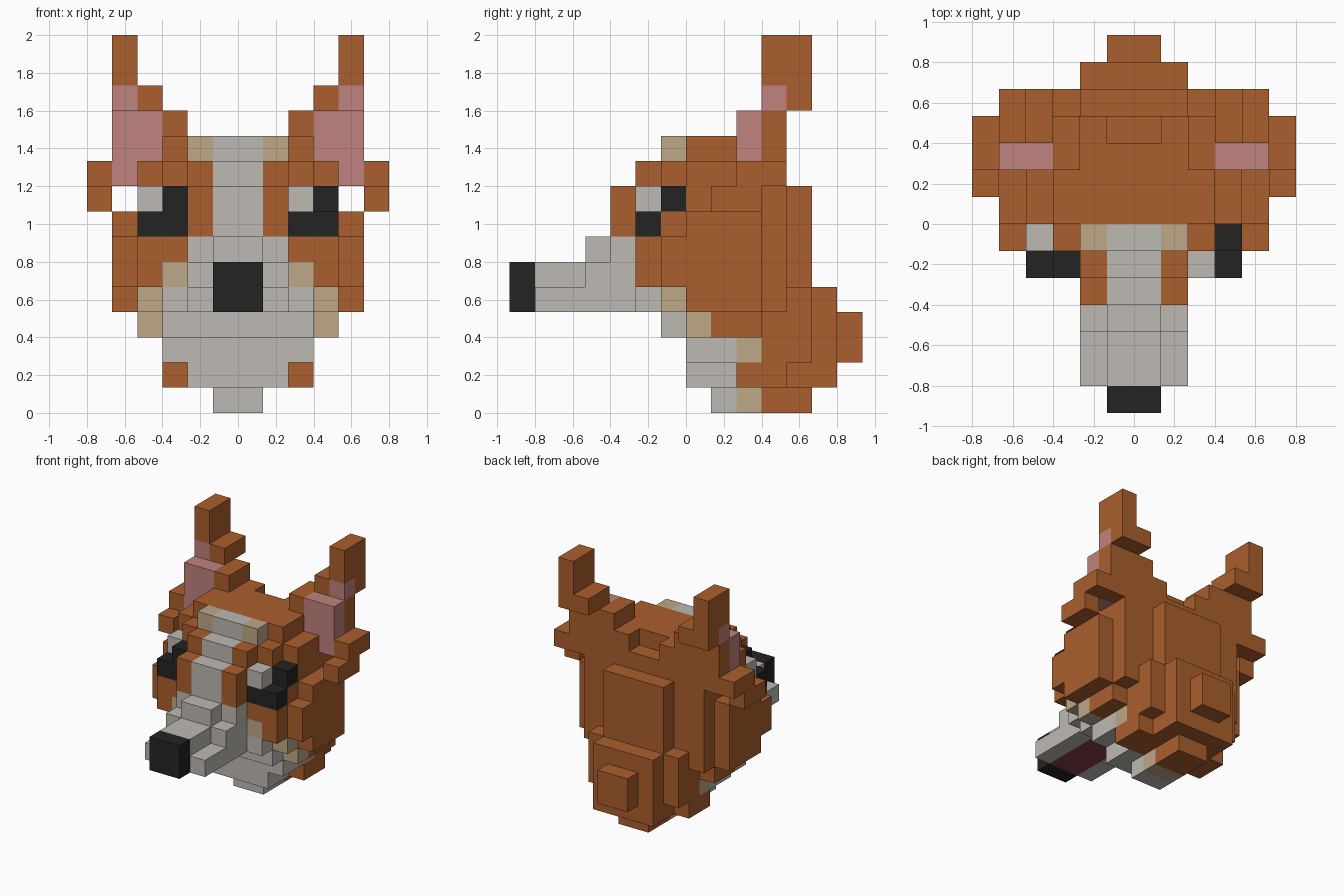
import bpy
import bmesh
from mathutils import Vector

old = bpy.data.objects.get("Cube")
if old:
    bpy.data.objects.remove(old, do_unlink=True)

UNIT = 2 / 15  # edge of one block
COLOURS = {
    "orange_fur": (.407, .114, .026),
    "pale_fur": (.515, .491, .456),
    "tan_fur": (.515, .392, .242),
    "black": (.017, .017, .017),
    "pink_skin": (.527, .223, .209),
    "dark_mouth": (.235, .048, .07),
}
SLOTS = list(COLOURS)
materials = []
for label, rgb in COLOURS.items():
    mat = bpy.data.materials.new(label)
    mat.use_nodes = True
    mat.diffuse_color = (*rgb, 1)
    mat.node_tree.nodes["Principled BSDF"].inputs["Base Color"].default_value = (*rgb, 1)
    materials.append(mat)

cells = {}  # block position -> (part, colour)


def block(part, colour, xs, ys, zs, sides="both"):
    """Fill a box of blocks; xs is measured outward from the middle."""
    for x in range(*xs):
        for y in range(*ys):
            for z in range(*zs):
                if sides != "right":
                    cells[x, y, z] = (part.replace("SIDE", "left"), colour)
                if sides != "left":
                    cells[-1 - x, y, z] = (part.replace("SIDE", "right"), colour)


def fur(part, *box):
    block(part, "orange_fur", *box)


def pale(part, *box):
    block(part, "pale_fur", *box)


def tan(part, *box):
    block(part, "tan_fur", *box)


# Neck and chin, stepping upward
fur("neck", (0, 1), (3, 5), (0, 1))
tan("neck", (0, 1), (2, 3), (0, 1))
pale("neck", (0, 1), (1, 2), (0, 1))
fur("neck", (0, 2), (2, 5), (1, 2))
fur("neck", (2, 3), (2, 4), (1, 2))
pale("chin", (0, 2), (0, 2), (1, 2))
fur("neck", (0, 3), (3, 5), (2, 3))
pale("chin", (0, 3), (0, 2), (2, 3))
tan("chin", (0, 3), (2, 3), (2, 3))
fur("neck", (0, 3), (0, 5), (3, 5))
pale("chin", (0, 3), (-1, 0), (3, 4))
pale("chin", (0, 3), (-2, 0), (4, 5))

# Padding on the back of the neck
fur("neck_ruff", (0, 2), (5, 6), (1, 5))
fur("neck_ruff", (0, 1), (6, 7), (2, 4))

# Cheeks
fur("SIDE_cheek", (3, 4), (1, 3), (3, 4))
tan("SIDE_cheek", (3, 4), (0, 1), (3, 4))
fur("SIDE_cheek", (3, 4), (0, 4), (4, 5))
tan("SIDE_cheek", (3, 4), (-1, 0), (4, 5))
fur("SIDE_cheek", (4, 5), (0, 3), (4, 8))
fur("SIDE_cheek", (4, 5), (-1, 0), (5, 7))

# Skull
fur("skull", (0, 4), (-2, 4), (5, 7))
tan("skull", (2, 3), (-2, -1), (5, 6))
fur("skull", (0, 4), (-1, 4), (7, 8))
fur("skull", (0, 4), (0, 4), (8, 10))
fur("skull", (0, 3), (-1, 0), (8, 10))
fur("skull", (0, 2), (4, 5), (5, 9))
fur("skull", (0, 3), (0, 4), (10, 11))
for y in (3,):  # notch at the back of the crown
    for x in (-1, 0):
        del cells[x, y, 10]

# Brow and pale blaze
fur("brow", (1, 2), (-3, -1), (7, 9))
fur("brow", (1, 2), (-2, -1), (9, 10))
tan("brow", (1, 2), (-1, 0), (10, 11))
pale("blaze", (0, 1), (-3, -1), (7, 9))
pale("blaze", (0, 1), (-2, -1), (9, 10))
pale("blaze", (0, 1), (-1, 0), (10, 11))

# Snout, mouth and nose
pale("snout", (0, 1), (-6, -2), (5, 6))
pale("snout", (0, 1), (-4, -2), (6, 7))
pale("snout", (1, 2), (-6, -2), (4, 5))
pale("snout", (1, 2), (-4, -2), (5, 6))
pale("snout", (1, 2), (-3, -2), (6, 7))
block("mouth", "dark_mouth", (0, 1), (-6, -2), (4, 5))
block("nose", "black", (0, 1), (-7, -6), (4, 6))

# Eyes, both glancing the same way
block("SIDE_eye", "black", (2, 4), (-2, -1), (7, 8))
block("left_eye", "pale_fur", (2, 3), (-2, -1), (8, 9), "left")
block("left_eye", "black", (3, 4), (-1, 0), (8, 9), "left")
block("right_eye", "black", (2, 3), (-2, -1), (8, 9), "right")
block("right_eye", "pale_fur", (3, 4), (-1, 0), (8, 9), "right")

# Ears
fur("SIDE_ear", (2, 5), (2, 4), (10, 12))
fur("SIDE_ear", (4, 5), (2, 4), (9, 10))
fur("SIDE_ear", (5, 6), (2, 4), (9, 10))
fur("SIDE_ear", (5, 6), (1, 3), (8, 9))
fur("SIDE_ear", (3, 5), (3, 5), (12, 13))
fur("SIDE_ear", (4, 5), (3, 5), (13, 15))
block("SIDE_ear", "pink_skin", (3, 5), (2, 3), (10, 12))
block("SIDE_ear", "pink_skin", (4, 5), (2, 3), (9, 10))
block("SIDE_ear", "pink_skin", (4, 5), (3, 4), (12, 13))


def build(part):
    """Make one mesh from the exposed faces of a part's blocks."""
    bm = bmesh.new()
    for cell, (owner, colour) in cells.items():
        if owner != part:
            continue
        centre = Vector(cell) + Vector((.5, .5, .5))
        for axis in range(3):
            for sign in (-1, 1):
                out = Vector((0, 0, 0))
                out[axis] = sign
                if tuple(int(c + o) for c, o in zip(cell, out)) in cells:
                    continue
                u = Vector((0, 0, 0))
                u[(axis + 1) % 3] = .5
                v = out.cross(u)
                mid = centre + out / 2
                ring = (mid - u - v, mid + u - v, mid + u + v, mid - u + v)
                face = bm.faces.new([bm.verts.new(p * UNIT) for p in ring])
                face.material_index = SLOTS.index(colour)
    bmesh.ops.remove_doubles(bm, verts=bm.verts, dist=UNIT / 100)
    bmesh.ops.dissolve_limit(bm, angle_limit=.01, verts=bm.verts,
                             edges=bm.edges, delimit={'MATERIAL'})
    mesh = bpy.data.meshes.new(part)
    bm.to_mesh(mesh)
    bm.free()
    for mat in materials:
        mesh.materials.append(mat)
    bpy.context.collection.objects.link(bpy.data.objects.new(part, mesh))


for part in sorted({owner for owner, _ in cells.values()}):
    build(part)
